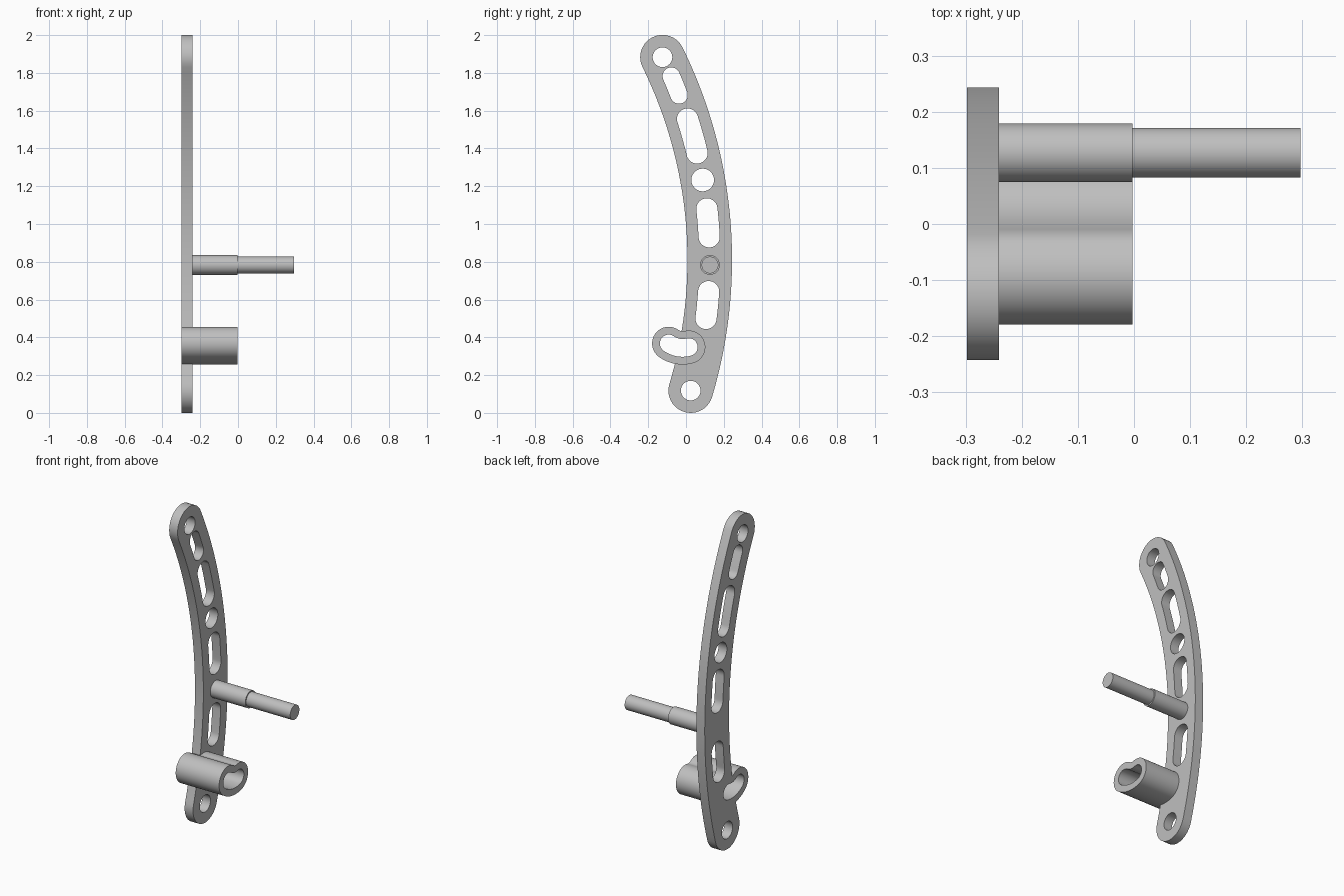
import bpy
import bmesh
from math import radians, asin, cos, sin, pi, tau

cube = bpy.data.objects.get("Cube")
if cube:
    bpy.data.objects.remove(cube, do_unlink=True)

# Single plain grey
grey = bpy.data.materials.new("grey metal")
grey.use_nodes = True
color = (0.52, 0.52, 0.52, 1)
grey.diffuse_color = color
grey.node_tree.nodes["Principled BSDF"].inputs["Base Color"].default_value = color

BACK, FACE, TUBE_END, PIN_END = -0.298, -0.241, -0.003, 0.297
SPINE = (-2.30, 0.81, 2.4257)      # arc the arm follows: y, z, radius
HOOK = (-0.018, 0.469, 0.125)      # arc the bean-shaped tube follows


def curved_slot(arc, a0, a1, r, steps=48, cap=20):
    """Outline of a round-ended band of half width r along an arc."""
    cy, cz, radius = arc
    pts = []
    for i in range(steps + 1):
        a = a0 + (a1 - a0) * i / steps
        pts.append((cy + (radius + r) * cos(a), cz + (radius + r) * sin(a)))
    ey, ez = cy + radius * cos(a1), cz + radius * sin(a1)
    for i in range(1, cap):
        a = a1 + pi * i / cap
        pts.append((ey + r * cos(a), ez + r * sin(a)))
    for i in range(steps + 1):
        a = a1 + (a0 - a1) * i / steps
        pts.append((cy + (radius - r) * cos(a), cz + (radius - r) * sin(a)))
    ey, ez = cy + radius * cos(a0), cz + radius * sin(a0)
    for i in range(1, cap):
        a = a0 + pi + pi * i / cap
        pts.append((ey + r * cos(a), ez + r * sin(a)))
    return pts


def spine_angle(z):
    return asin((z - SPINE[1]) / SPINE[2])


def spine_slot(z0, z1, r, steps=8):
    return curved_slot(SPINE, spine_angle(z0), spine_angle(z1), r, steps)


def circle(y, z, r, n=48):
    return [(y + r * cos(tau * i / n), z + r * sin(tau * i / n)) for i in range(n)]


def spine_hole(z, r):
    return circle(SPINE[0] + SPINE[2] * cos(spine_angle(z)), z, r)


def prism(name, outlines, x0, x1):
    """Extrude closed y-z outlines along x."""
    bm = bmesh.new()
    for pts in outlines:
        face = bm.faces.new([bm.verts.new((x0, y, z)) for y, z in pts])
        new = bmesh.ops.extrude_face_region(bm, geom=[face])["geom"]
        verts = [v for v in new if isinstance(v, bmesh.types.BMVert)]
        bmesh.ops.translate(bm, verts=verts, vec=(x1 - x0, 0, 0))
    bmesh.ops.recalc_face_normals(bm, faces=bm.faces)
    mesh = bpy.data.meshes.new(name)
    bm.to_mesh(mesh)
    bm.free()
    mesh.materials.append(grey)
    obj = bpy.data.objects.new(name, mesh)
    bpy.context.collection.objects.link(obj)
    return obj


def select(obj):
    bpy.ops.object.select_all(action='DESELECT')
    obj.select_set(True)
    bpy.context.view_layer.objects.active = obj


def boolean(target, tool, operation):
    mod = target.modifiers.new(operation.lower(), 'BOOLEAN')
    mod.operation, mod.object, mod.solver = operation, tool, 'EXACT'
    select(target)
    bpy.ops.object.modifier_apply(modifier=mod.name)
    bpy.data.objects.remove(tool, do_unlink=True)


# Curved arm joined with the bean-shaped tube
arm = prism("curved_arm", [spine_slot(0.118, 1.883, 0.118, 64)], BACK, FACE)
hook_angles = (radians(-126), radians(-75))
tube = prism("bean_tube", [curved_slot(HOOK, *hook_angles, 0.088, 24)], BACK, TUBE_END)
boolean(arm, tube, 'UNION')

# Round holes, long slots and the tube bore
openings = [spine_hole(z, r) for z, r in ((0.118, 0.052), (1.233, 0.06), (1.883, 0.052))]
openings += [spine_slot(z0, z1, r) for z0, z1, r in (
    (0.5, 0.642, 0.056), (0.932, 1.08, 0.056), (1.376, 1.556, 0.056), (1.683, 1.783, 0.046))]
openings.append(curved_slot(HOOK, *hook_angles, 0.047, 24))
boolean(arm, prism("opening_cutter", openings, BACK - 0.1, TUBE_END + 0.1), 'DIFFERENCE')

# Stepped pin
pin = prism("pin_base", [circle(0.127, 0.783, 0.052)], FACE - 0.01, TUBE_END)
tip = prism("pin_tip", [circle(0.127, 0.783, 0.0445)], TUBE_END - 0.01, PIN_END)

for part in (arm, pin, tip):
    select(part)
    bpy.ops.object.shade_smooth_by_angle(angle=radians(30))
